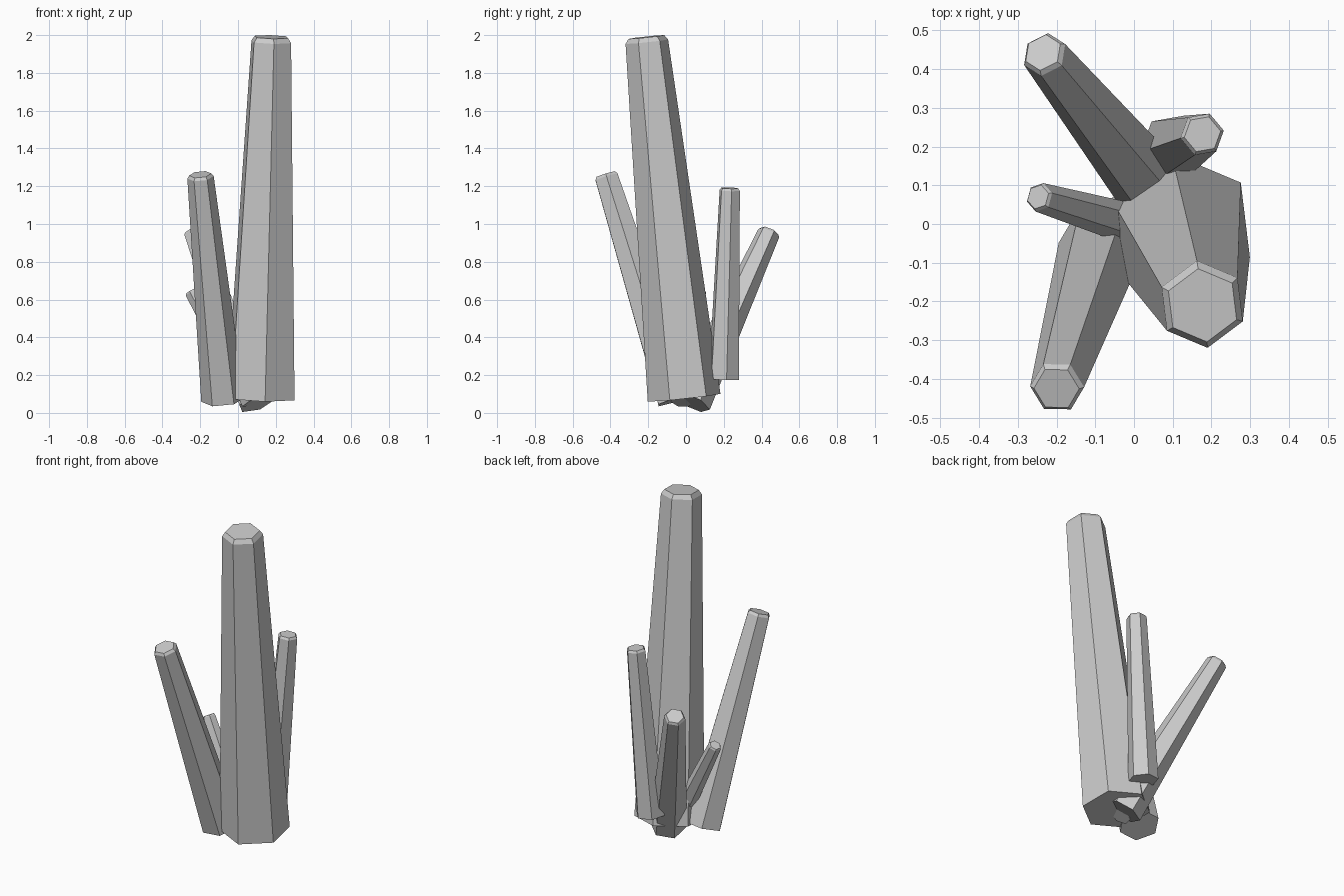
import bpy, bmesh
from math import cos, sin, radians
from mathutils import Vector

if "Cube" in bpy.data.objects:
    bpy.data.objects.remove(bpy.data.objects["Cube"])


def crystal(name, base, tip, r_base, r_tip, twist):
    """Six-sided tapered shaft from base to tip with a chamfered flat end."""
    base, tip = Vector(base), Vector(tip)
    axis = tip - base
    length = axis.length
    rot = Vector((0, 0, 1)).rotation_difference(axis)
    # (radius, height along the axis): foot, shoulder, flat tip
    profile = [(r_base, 0), (r_tip, length - 0.22 * r_tip), (r_tip * 0.84, length)]
    bm = bmesh.new()
    rings = []
    for r, h in profile:
        ring = []
        for i in range(6):
            a = radians(twist + 60 * i)
            ring.append(bm.verts.new(base + rot @ Vector((r * cos(a), r * sin(a), h))))
        rings.append(ring)
    for lo, hi in zip(rings, rings[1:]):
        for i in range(6):
            j = (i + 1) % 6
            bm.faces.new((lo[i], lo[j], hi[j], hi[i]))
    bm.faces.new(rings[0][::-1])
    bm.faces.new(rings[-1])
    mesh = bpy.data.meshes.new(name)
    bm.to_mesh(mesh)
    bm.free()
    bpy.context.collection.objects.link(bpy.data.objects.new(name, mesh))


# Cluster: one tall shard and four smaller ones leaning outwards
crystal("main_crystal", (0.12, -0.01, 0.08), (0.177, -0.21, 1.99), 0.195, 0.114, 37)
crystal("front_left_crystal", (-0.08, -0.05, 0.07), (-0.20, -0.425, 1.262), 0.115, 0.07, 0)
crystal("back_right_crystal", (0.10, 0.20, 0.18), (0.177, 0.232, 1.19), 0.085, 0.057, 10)
crystal("back_left_crystal", (0.10, 0.03, 0.056), (-0.235, 0.443, 0.962), 0.105, 0.06, 25)
crystal("left_small_crystal", (0.075, -0.025, 0.06), (-0.248, 0.07, 0.645), 0.06, 0.038, 15)
